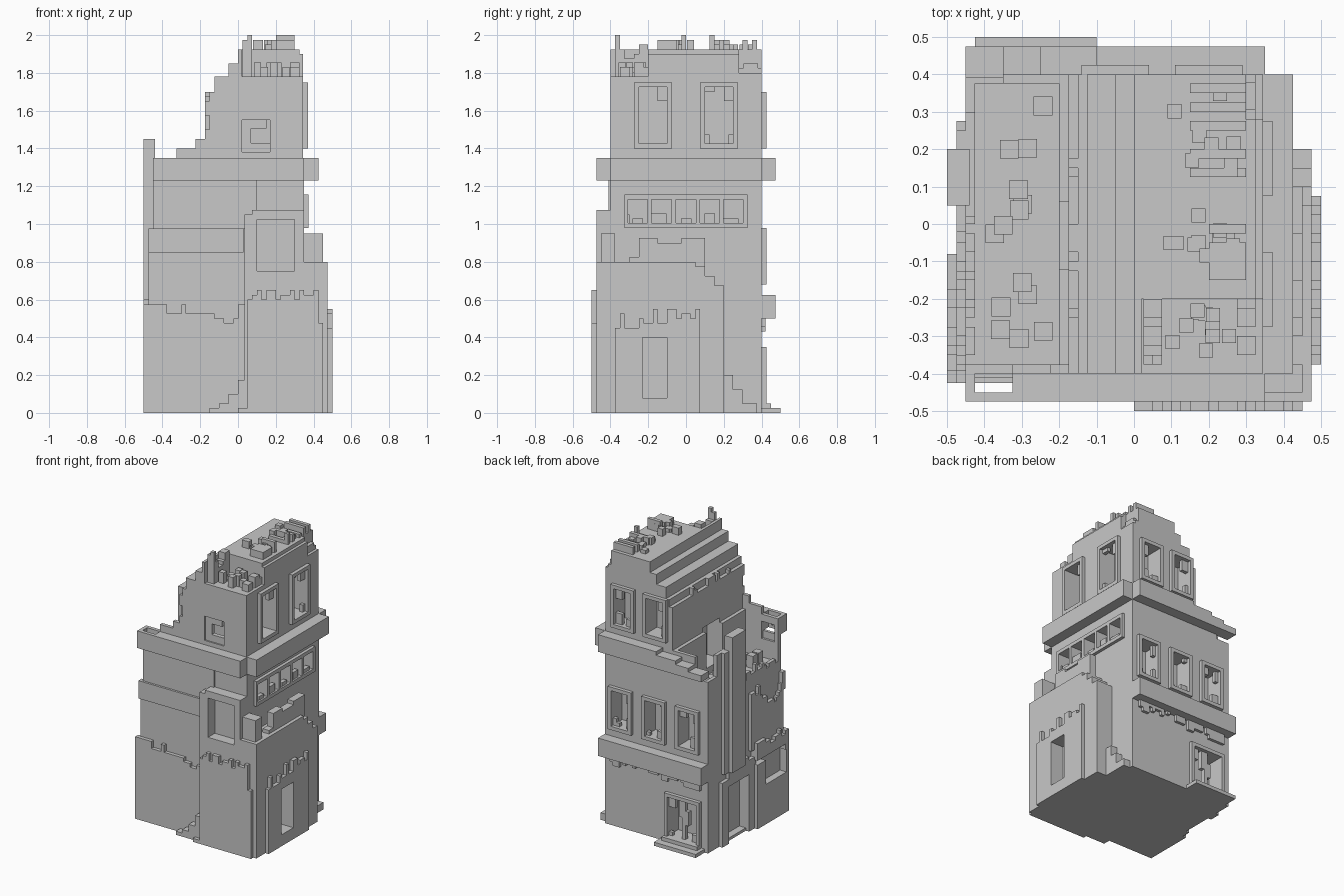
import bpy, bmesh, random
from mathutils import Vector

random.seed(7)
V = 0.025  # block size

if "Cube" in bpy.data.objects:
    bpy.data.objects.remove(bpy.data.objects["Cube"], do_unlink=True)

stone = bpy.data.materials.new("grey stone")
stone.use_nodes = True
stone.diffuse_color = (0.58, 0.58, 0.58, 1)
stone.node_tree.nodes["Principled BSDF"].inputs["Base Color"].default_value = (0.58, 0.58, 0.58, 1)


def finish(name, bm):
    bmesh.ops.recalc_face_normals(bm, faces=bm.faces[:])
    mesh = bpy.data.meshes.new(name)
    bm.to_mesh(mesh)
    bm.free()
    mesh.materials.append(stone)
    obj = bpy.data.objects.new(name, mesh)
    bpy.context.scene.collection.objects.link(obj)
    return obj


def boxes(name, items):
    """Each item is x0, x1, y0, y1, z0, z1."""
    bm = bmesh.new()
    for b in items:
        lo, hi = Vector(b[0::2]), Vector(b[1::2])
        made = bmesh.ops.create_cube(bm, size=1)["verts"]
        for v in made:
            v.co = Vector((lo[i] + hi[i]) / 2 + v.co[i] * (hi[i] - lo[i]) for i in range(3))
    return finish(name, bm)


def prism(name, axis, profile, lo, hi):
    """Extrude a (horizontal, z) outline along x or y."""
    bm = bmesh.new()
    put = (lambda u, z: (lo, u, z)) if axis == "x" else (lambda u, z: (u, lo, z))
    face = bm.faces.new([bm.verts.new(put(u, z)) for u, z in profile])
    out = bmesh.ops.extrude_face_region(bm, geom=[face])["geom"]
    step = Vector((hi - lo, 0, 0)) if axis == "x" else Vector((0, hi - lo, 0))
    bmesh.ops.translate(bm, vec=step, verts=[g for g in out if isinstance(g, bmesh.types.BMVert)])
    return finish(name, bm)


def jagged(a, b, base, low, high):
    """Outline with a flat bottom and a broken, stepped top."""
    pts, u, last = [(a, base)], a, None
    while u < b - 0.001:
        end = min(b, u + V * random.choice((1, 1, 2)))
        z = low + V * random.randint(0, round((high - low) / V))
        if z == last:
            pts[-1] = (end, z)
        else:
            pts += [(u, z), (end, z)]
        u, last = end, z
    return pts + [(b, base)]


def cut(obj, items):
    cutter = boxes(obj.name + "_cutter", items)
    cutter.hide_render = True
    cutter.hide_viewport = True
    cutter.display_type = "WIRE"
    mod = obj.modifiers.new("openings", "BOOLEAN")
    mod.operation, mod.solver, mod.object, mod.use_self = "DIFFERENCE", "EXACT", cutter, True


def window(name, axis, wall, sign, u0, u1, z0, z1, t=V, depth=0.1):
    """Raised frame with broken leftovers; returns the box to cut away."""
    def slab(a, b, c, d, near, far):
        p, q = sorted((wall + sign * near, wall + sign * far))
        return (p, q, a, b, c, d) if axis == "x" else (a, b, p, q, c, d)
    bars = [slab(u0, u0 + t, z0, z1, -0.01, V), slab(u1 - t, u1, z0, z1, -0.01, V),
            slab(u0 + t, u1 - t, z0, z0 + t, -0.01, V), slab(u0 + t, u1 - t, z1 - t, z1, -0.01, V)]
    for _ in range(4):
        w, h = V * random.randint(1, 2), V * random.randint(1, 3)
        a = random.choice((u0 + t, u1 - t - w))
        c = random.choice((z0 + t, z1 - t - h))
        bars.append(slab(a, a + w, c, c + h, -V, 0))
    boxes(name, bars)
    return slab(u0 + t, u1 - t, z0 + t, z1 - t, -depth, 0.05)


# Lower storeys, with a hollow broken corner and an inner doorway on the left
inner_door = (-0.25, -0.08, -0.12, 0.06, 1.1, 1.38)
body = boxes("main_body", [(-0.45, 0.35, -0.4, 0.4, 0, 1.35)])
holes = [(-0.6, -0.2, -0.375, 0.02, 1.05, 1.5),
         (-0.425, -0.2, 0.01, 0.375, 1.05, 1.5),
         (-0.6, -0.35, 0.3, 0.5, 1.2, 1.5),
         inner_door,
         (-0.425, -0.325, -0.45, -0.36, 1.18, 1.3)]
for i, x in enumerate((0.22, -0.04, -0.3)):
    holes.append(window(f"back_window_{i}", "y", 0.4, 1, x - 0.09, x + 0.09, 0.68, 0.98))
holes.append(window("back_door", "y", 0.4, 1, -0.4, -0.125, 0.025, 0.35))
holes.append((-0.6, -0.4, -0.02, 0.2, 0.02, 0.4))
prism("back_door_mullion", "y", [(-0.275, 0.04), (-0.275, 0.15), (-0.3, 0.15), (-0.3, 0.25), (-0.275, 0.25),
                                 (-0.275, 0.34), (-0.225, 0.34), (-0.225, 0.2), (-0.25, 0.2), (-0.25, 0.04)],
      0.37, 0.4)

# Strip of five small windows on the right
strip = boxes("strip_window_frame", [(0.34, 0.372, -0.325, 0.325, 0.98, 1.155)])
panes = [(0.28, 0.4, y - 0.052, y + 0.052, 1.005, 1.13) for y in (-0.255, -0.13, 0, 0.125, 0.25)]
cut(strip, panes)
holes += panes
cut(body, holes)
boxes("strip_leftovers", [(0.33, 0.36, p[2] + V * random.randint(0, 2), p[2] + 0.08, 1.005, 1.03 + V * (i % 2))
                          for i, p in enumerate(panes)])

# Ruined upper storey: stepped outline with thin front wall reaching further left
right = 0.345
crest = [(-0.175, 1.65), (-0.15, 1.65), (-0.15, 1.7), (-0.125, 1.7), (-0.125, 1.78), (-0.05, 1.78),
         (-0.05, 1.85), (0, 1.85), (0, 1.925), (right - 0.02, 1.925), (right - 0.02, 1.9), (right, 1.9)]
upper = prism("upper_storey", "y", [(right, 1.3), (-0.175, 1.3)] + crest, -0.38, 0.4)
front_wall = prism("upper_front_wall", "y", [(right, 1.3), (-0.325, 1.3), (-0.325, 1.4), (-0.225, 1.4),
                   (-0.225, 1.45), (-0.175, 1.45), (-0.175, 1.5), (-0.15, 1.5), (-0.15, 1.575), (-0.175, 1.575)]
                   + crest, -0.4, -0.375)
upper_holes = [window(f"upper_right_window_{i}", "x", right, 1, y - 0.1, y + 0.1, 1.4, 1.75)
               for i, y in enumerate((-0.175, 0.175))]
upper_holes += [window(f"upper_back_window_{i}", "y", 0.4, 1, x - 0.09, x + 0.09, 1.4, 1.7)
                for i, x in enumerate((0.2, -0.05))]
front_hole = (0.02, 0.17, -0.45, -0.3, 1.38, 1.55)
front_terrace = (0.02, 0.5, -0.5, -0.2, 1.78, 2.1)
back_corner = (0.3, 0.5, 0.28, 0.5, 1.8, 2.1)
cut(upper, upper_holes + [inner_door, front_hole, front_terrace, back_corner])
cut(front_wall, [front_hole, front_terrace])
boxes("front_window_leftovers", [(0.02, 0.07, -0.39, -0.36, 1.38, 1.55), (0.07, 0.17, -0.39, -0.36, 1.38, 1.43),
                                 (0.07, 0.15, -0.39, -0.36, 1.505, 1.55)])

# Rubble along the crown, on the front terrace and over the left steps
prism("crown_middle", "x", jagged(-0.15, 0, 1.85, 1.925, 2.0), 0.2, 0.3)
prism("crown_back", "x", jagged(0.125, 0.375, 1.85, 1.925, 1.975), 0.15, 0.3)
prism("terrace_wall", "x", jagged(-0.375, -0.2, 1.75, 1.875, 1.975), 0.025, 0.075)
prism("terrace_right_edge", "x", jagged(-0.35, -0.2, 1.75, 1.78, 1.855), 0.275, 0.325)
prism("corner_rubble_back", "x", jagged(0.28, 0.4, 1.75, 1.8, 1.9), 0.3, 0.325)
rubble = [(0.275, 0.3, 0.125, 0.15, 1.9, 2), (0.05, 0.075, -0.375, -0.35, 1.77, 2)]
for _ in range(18):
    x, y = random.uniform(0.05, 0.25), random.choice((-0.1, -0.05, 0.2, 0.3)) + random.uniform(-0.06, 0.06)
    rubble.append((x, x + V * 1.5, y, y + V * 1.5, 1.9, 1.925 + V * random.randint(1, 2)))
for _ in range(10):
    x, y = random.uniform(0.08, 0.25), random.uniform(-0.36, -0.24)
    rubble.append((x, x + V * 1.5, y, y + V * 1.5, 1.77, 1.78 + V * random.randint(1, 3)))
for _ in range(14):
    x, y = random.uniform(-0.4, -0.25), random.uniform(-0.35, 0.33)
    rubble.append((x, x + 2 * V, y, y + 2 * V, 1.04, 1.06 + V * random.randint(1, 3)))
boxes("rubble_blocks", rubble)
prism("step_rubble", "x", jagged(-0.35, 0.2, 1.6, 1.65, 1.7), -0.175, -0.145)

# Cornices around the upper floor
front_cornice = boxes("front_cornice", [(-0.45, 0.35, -0.475, -0.39, 1.23, 1.35)])
cut(front_cornice, [(-0.425, -0.325, -0.45, -0.38, 1.2, 1.4), (-0.41, -0.35, -0.46, -0.3, 1.25, 1.3)])
boxes("right_cornice", [(0.34, 0.425, -0.4, 0.4, 1.23, 1.35)])
prism("back_cornice", "y", [(0.35, 1.23), (0.35, 1.35), (-0.1, 1.35), (-0.1, 1.325), (-0.25, 1.325), (-0.25, 1.3),
                            (-0.35, 1.3), (-0.35, 1.275), (-0.45, 1.275), (-0.45, 1.23)], 0.39, 0.475)
boxes("back_ledge", [(-0.45, 0.35, 0.39, 0.475, 0.5, 0.625)])
prism("back_ledge_drips", "y", [(x, 1.03 - z) for x, z in jagged(-0.4, 0.3, 0.5, 0.525, 0.6)], 0.39, 0.42)
boxes("front_bands", [(-0.475, 0.03, -0.425, -0.39, 0.85, 0.975), (-0.45, 0.1, -0.41, -0.39, 0.975, 1.23)])

# Left buttress, doorway and side wall patches
boxes("left_buttress", [(-0.5, -0.44, 0.05, 0.2, 0.5, 1.45), (-0.475, -0.44, 0.2, 0.25, 0.5, 1.35)])
boxes("left_door_frame", [(-0.475, -0.44, -0.1, -0.02, 0, 0.5), (-0.475, -0.44, 0.2, 0.275, 0, 0.45),
                          (-0.475, -0.44, -0.02, 0.2, 0.4, 0.525)])
prism("left_wall_patch", "x", jagged(-0.4, -0.05, 0.55, 0.8, 1.05), -0.475, -0.44)
prism("left_wall_crest", "x", jagged(-0.4, 0.05, 1.0, 1.05, 1.15), -0.45, -0.425)

# Front left block with side window
block = boxes("front_left_block", [(-0.5, 0.04, -0.425, -0.08, 0, 0.45)])
cut(block, [(-0.6, -0.43, -0.4, -0.17, 0.28, 0.6)])
prism("front_left_crest", "y", jagged(-0.375, 0.04, 0.42, 0.45, 0.575), -0.425, -0.39)
boxes("front_left_corner", [(-0.5, -0.375, -0.425, -0.39, 0.44, 0.575)])
prism("left_block_crest", "x", jagged(-0.425, -0.08, 0.48, 0.55, 0.6), -0.5, -0.44)

# Front bay with its window
bay = boxes("front_bay", [(0.035, 0.35, -0.475, -0.3, 0, 1.05)])
cut(bay, [(0.1, 0.3, -0.6, -0.39, 0.75, 1.025)])
boxes("bay_cap", [(0.075, 0.35, -0.475, -0.39, 1.04, 1.075)])
prism("front_plinth", "y", jagged(0.05, 0.4, 0, 0.6, 0.675), -0.5, -0.47)
prism("front_plinth_end", "y", jagged(0.4, 0.45, 0, 0.45, 0.65), -0.5, -0.47)
prism("front_corner_rubble", "y", [(-0.15, 0), (-0.15, V), (-0.1, V), (-0.1, 0.05), (-0.05, 0.05), (-0.05, 0.1),
                                   (0, 0.1), (0, 0.175), (0.05, 0.175), (0.05, 0)], -0.475, -0.42)
boxes("front_corner_step", [(0, 0.05, -0.5, -0.47, 0, V)])

# Right annex with sloping back end and doorway
annex = prism("right_annex", "x", [(-0.475, 0), (0.2, 0), (0.2, 0.675), (0.15, 0.675), (0.15, 0.725), (0.1, 0.725),
                                   (0.1, 0.775), (0.05, 0.775), (0.05, 0.8), (-0.475, 0.8)], 0.3, 0.475)
skin = prism("annex_skin", "x", jagged(-0.375, 0.075, 0, 0.45, 0.55), 0.47, 0.5)
door = [(0.4, 0.6, -0.23, -0.1, 0.08, 0.4)]
cut(annex, door)
cut(skin, door)
prism("annex_crest", "x", jagged(-0.3, 0.1, 0.75, 0.8, 0.925), 0.4, 0.45)
boxes("annex_corner", [(0.35, 0.45, -0.45, -0.375, 0.75, 0.95)])

# Ground rubble and back steps
prism("side_rubble", "x", [(0.2, 0), (0.2, 0.2), (0.25, 0.2), (0.25, 0.125), (0.3, 0.125), (0.3, 0.05),
                           (0.375, 0.05), (0.375, 0)], 0.34, 0.4)
boxes("back_steps", [(-0.425, -0.1, 0.39, 0.5, 0, V), (-0.4, -0.125, 0.39, 0.45, 0, 0.05)])
